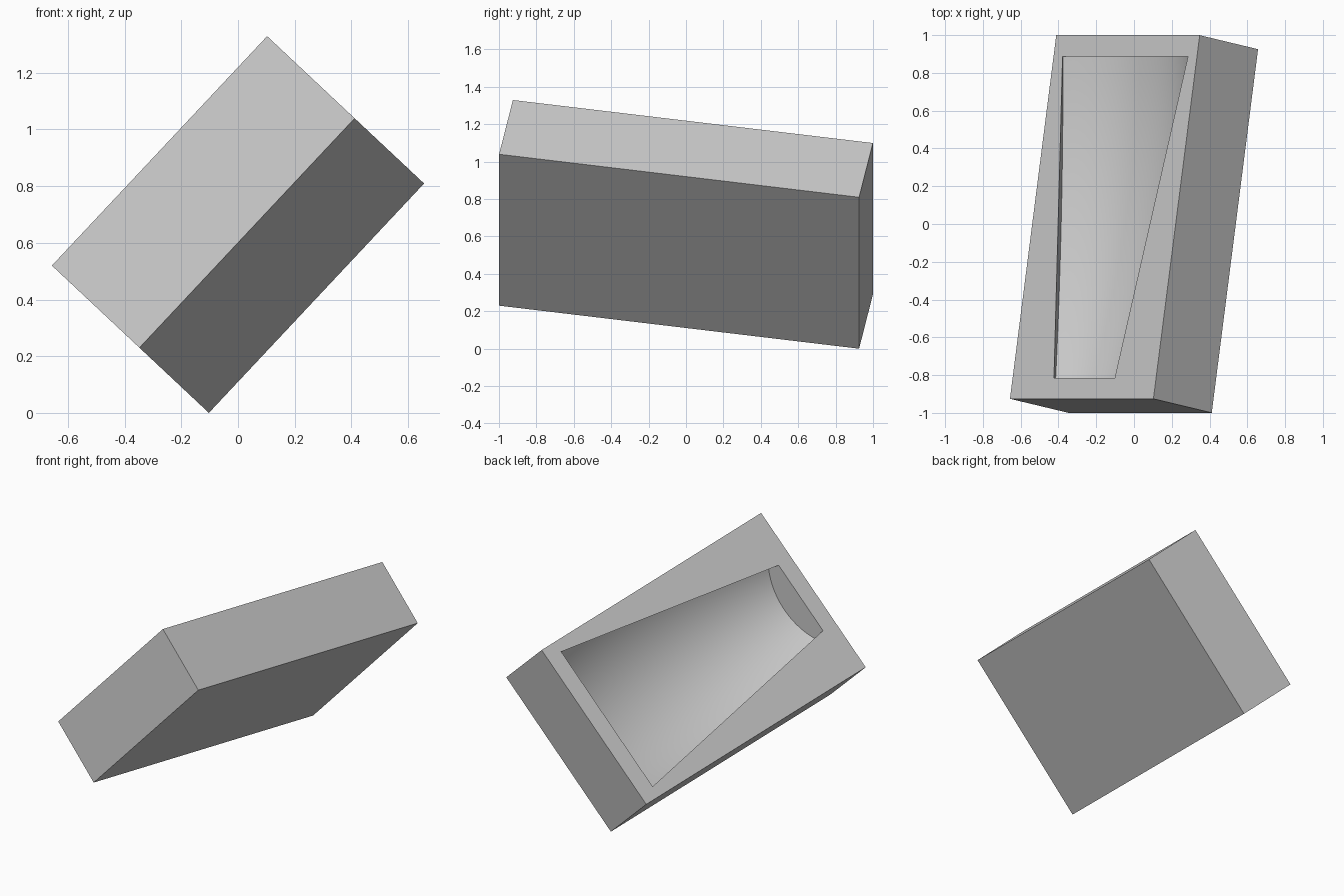
import bpy, bmesh, math
from mathutils import Matrix, Vector

cube = bpy.data.objects.get("Cube")
if cube:
    bpy.data.objects.remove(cube, do_unlink=True)

WIDTH, LENGTH, THICK = 1.11, 1.954, 0.43
SEGMENTS, RINGS = 40, 20

grey = bpy.data.materials.new("plain grey")
grey.use_nodes = True
grey.diffuse_color = (0.58, 0.58, 0.58, 1)
grey.node_tree.nodes["Principled BSDF"].inputs["Base Color"].default_value = (0.58, 0.58, 0.58, 1)


def make_object(name, bm):
    bmesh.ops.recalc_face_normals(bm, faces=bm.faces[:])
    mesh = bpy.data.meshes.new(name)
    bm.to_mesh(mesh)
    bm.free()
    mesh.materials.append(grey)
    obj = bpy.data.objects.new(name, mesh)
    bpy.context.collection.objects.link(obj)
    return obj


# Block with its top face on the local plane z = 0
bm = bmesh.new()
bmesh.ops.create_cube(bm, size=1)
bmesh.ops.scale(bm, vec=(WIDTH, LENGTH, THICK), verts=bm.verts[:])
bmesh.ops.translate(bm, vec=(0, 0, -THICK / 2), verts=bm.verts[:])
block = make_object("mould_block", bm)

# Recess cutter: wedge of a tapered, gently bulging round body lying in the block
HALF_ANGLE = math.radians(40)
TILT = 0.175
LEAN = math.sqrt(1 + TILT * TILT)
BULGE = 0.09


def sector(bm, s):
    y = -0.865 + 1.727 * s
    half_width = 0.235 + 0.25 * s
    depth = 0.16 + 0.03 * s + 4 * BULGE * s * (1 - s)
    height = half_width / math.tan(HALF_ANGLE) / LEAN
    radius = (height + depth) * LEAN
    center = Vector((0, y - TILT * height, height))
    down = Vector((0, TILT, -1)).normalized()
    ring = [bm.verts.new(center)]
    for i in range(SEGMENTS + 1):
        a = HALF_ANGLE * (2 * i / SEGMENTS - 1)
        ring.append(bm.verts.new(center + radius * (Vector((math.sin(a), 0, 0)) + down * math.cos(a))))
    return ring


bm = bmesh.new()
rings = [sector(bm, k / RINGS) for k in range(RINGS + 1)]
bm.faces.new(rings[0])
bm.faces.new(rings[-1])
for a, b in zip(rings, rings[1:]):
    for i in range(len(a)):
        j = (i + 1) % len(a)
        bm.faces.new((a[i], a[j], b[j], b[i]))
cutter = make_object("recess_cutter", bm)
cutter.hide_render = True

# Cut the recess
cut = block.modifiers.new("recess", "BOOLEAN")
cut.operation = "DIFFERENCE"
cut.solver = "EXACT"
cut.object = cutter
bpy.ops.object.select_all(action="DESELECT")
block.select_set(True)
bpy.context.view_layer.objects.active = block
bpy.ops.object.modifier_apply(modifier=cut.name)
bpy.data.objects.remove(cutter, do_unlink=True)
bpy.ops.object.shade_smooth_by_angle(angle=math.radians(30))

# Tilt the block so that it rests on one corner
across = Vector((0.76, 0, 0.81)).normalized()
along = Vector((0.245, 1.925, -0.23))
along = (along - across * along.dot(across)).normalized()
up = across.cross(along)
turn = Matrix((across, along, up)).transposed().to_4x4()
block.data.transform(turn @ Matrix.Translation((0, 0, THICK / 2)))
lowest = min(v.co.z for v in block.data.vertices)
block.data.transform(Matrix.Translation((0, 0, -lowest)))
